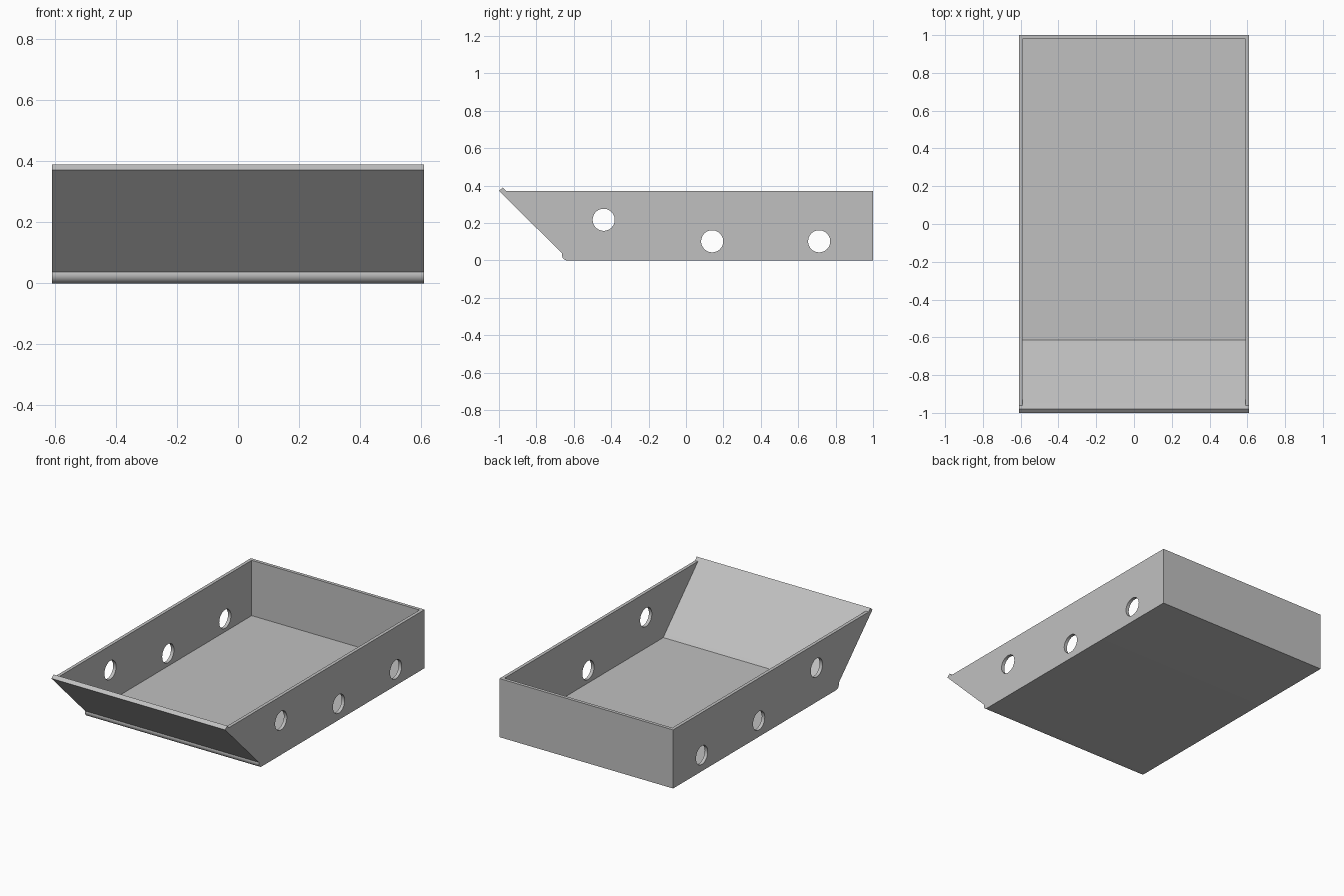
import bpy, bmesh, math
from mathutils import Matrix

cube = bpy.data.objects.get("Cube")
if cube:
    bpy.data.objects.remove(cube, do_unlink=True)

HALF_W, WALL, HEIGHT = 0.61, 0.021, 0.372

grey = bpy.data.materials.new("light grey")
grey.use_nodes = True
colour = (0.53, 0.53, 0.53, 1)
grey.diffuse_color = colour
grey.node_tree.nodes["Principled BSDF"].inputs["Base Color"].default_value = colour


def add_object(name, bm):
    bmesh.ops.recalc_face_normals(bm, faces=bm.faces)
    mesh = bpy.data.meshes.new(name)
    bm.to_mesh(mesh)
    bm.free()
    mesh.materials.append(grey)
    obj = bpy.data.objects.new(name, mesh)
    bpy.context.collection.objects.link(obj)
    return obj


def prism(name, profile, half):
    """Extrude a (y, z) profile across the width."""
    bm = bmesh.new()
    face = bm.faces.new([bm.verts.new((-half, y, z)) for y, z in profile])
    ext = bmesh.ops.extrude_face_region(bm, geom=[face])
    verts = [v for v in ext["geom"] if isinstance(v, bmesh.types.BMVert)]
    bmesh.ops.translate(bm, verts=verts, vec=(2 * half, 0, 0))
    return add_object(name, bm)


# Outer body: rounded fold under the ramp, sloping front with a raised lip
fold = [(-0.635 + 0.028 * math.cos(a), 0.028 + 0.028 * math.sin(a))
        for a in (math.radians(162 + 108 * i / 10) for i in range(11))]
outer = fold + [(1, 0), (1, HEIGHT), (-0.961, HEIGHT), (-0.979, 0.39), (-1, HEIGHT)]
tray = prism("tray", outer, HALF_W)

# Inner hollow: flat floor, small bend, inside of the ramp
inner = [(1 - WALL, WALL), (1 - WALL, 0.5), (-0.961, 0.5), (-0.961, HEIGHT),
         (-0.638, 0.047), (-0.614, WALL)]
cutters = [prism("hollow_cutter", inner, HALF_W - WALL)]

# Round holes through both side walls
for y, z in ((-0.44, 0.217), (0.14, 0.102), (0.712, 0.102)):
    bm = bmesh.new()
    bmesh.ops.create_cone(bm, cap_ends=True, segments=48, radius1=0.059, radius2=0.059,
                          depth=2, matrix=Matrix.Translation((0, y, z))
                          @ Matrix.Rotation(math.pi / 2, 4, "Y"))
    cutters.append(add_object("hole_cutter", bm))

for cutter in cutters:
    cutter.hide_render = True
    mod = tray.modifiers.new(cutter.name, "BOOLEAN")
    mod.operation, mod.solver, mod.object = "DIFFERENCE", "EXACT", cutter

# Bake the cuts and drop the cutters
graph = bpy.context.evaluated_depsgraph_get()
baked = bpy.data.meshes.new_from_object(tray.evaluated_get(graph))
tray.modifiers.clear()
tray.data = baked
for cutter in cutters:
    bpy.data.objects.remove(cutter, do_unlink=True)

bpy.ops.object.select_all(action="DESELECT")
tray.select_set(True)
bpy.context.view_layer.objects.active = tray
bpy.ops.object.shade_smooth_by_angle(angle=math.radians(30))
